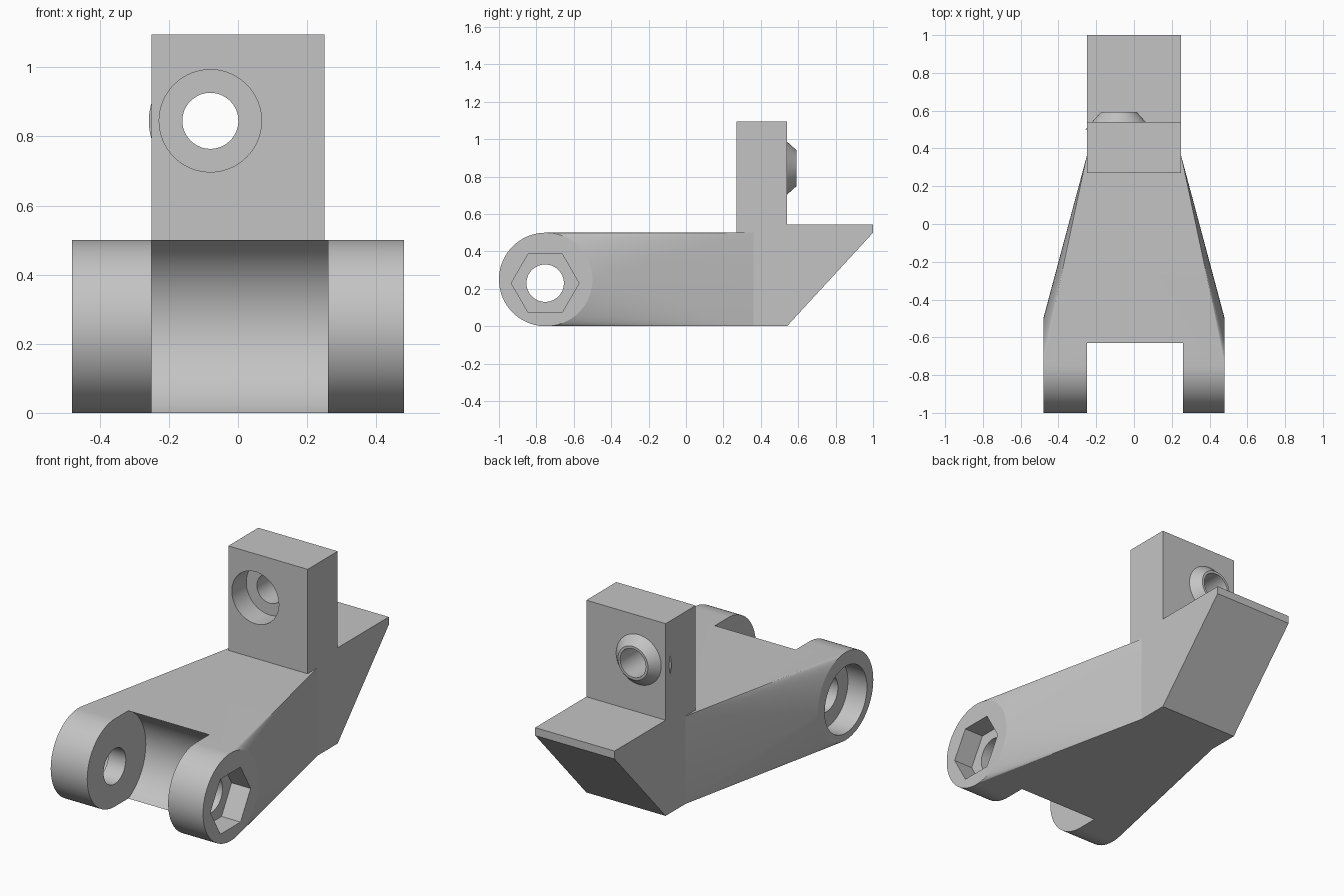
import bpy, bmesh, math
from mathutils import Matrix, Vector

if "Cube" in bpy.data.objects:
    bpy.data.objects.remove(bpy.data.objects["Cube"], do_unlink=True)

GREY = (0.55, 0.55, 0.55, 1)
grey = bpy.data.materials.new("plain grey")
grey.use_nodes = True
grey.diffuse_color = GREY
grey.node_tree.nodes["Principled BSDF"].inputs["Base Color"].default_value = GREY


def finish(name, bm):
    bmesh.ops.recalc_face_normals(bm, faces=bm.faces[:])
    mesh = bpy.data.meshes.new(name)
    bm.to_mesh(mesh)
    bm.free()
    mesh.materials.append(grey)
    obj = bpy.data.objects.new(name, mesh)
    bpy.context.collection.objects.link(obj)
    return obj


def cylinder(name, axis, start, end, centre, r1, r2=None, sides=96):
    """Cylinder or cone along x or y; centre is the other two coordinates."""
    bm = bmesh.new()
    mid = (start + end) / 2
    if axis == 'X':
        place = Matrix.Translation((mid, *centre)) @ Matrix.Rotation(math.pi / 2, 4, 'Y')
    else:
        place = Matrix.Translation((centre[0], mid, centre[1])) @ Matrix.Rotation(-math.pi / 2, 4, 'X')
    bmesh.ops.create_cone(bm, cap_ends=True, segments=sides, radius1=r1,
                          radius2=r1 if r2 is None else r2,
                          depth=end - start, matrix=place)
    return finish(name, bm)


def combine(target, other, operation):
    mod = target.modifiers.new(operation.title(), 'BOOLEAN')
    mod.operation, mod.solver, mod.object = operation, 'EXACT', other
    bpy.context.view_layer.objects.active = target
    bpy.ops.object.modifier_apply(modifier=mod.name)
    bpy.data.objects.remove(other, do_unlink=True)


# Tapered arm: hull of the wide pivot barrel and a narrow upright end
bm = bmesh.new()
SIDES = 96
for x in (-0.48, 0.48):
    for i in range(SIDES):
        a = 2 * math.pi * i / SIDES
        bm.verts.new((x, -0.75 + 0.25 * math.cos(a), 0.25 + 0.25 * math.sin(a)))
for x in (-0.25, 0.25):
    for z in (0, 0.5):
        bm.verts.new((x, 0.36, z))
hull = bmesh.ops.convex_hull(bm, input=bm.verts[:])
bmesh.ops.dissolve_limit(bm, angle_limit=0.002, verts=bm.verts[:], edges=bm.edges[:])
bracket = finish("hinge_bracket", bm)

# Upright post with the sloped ledge behind it
bm = bmesh.new()
profile = [(0.27, 0), (0.54, 0), (1, 0.5), (1, 0.545), (0.54, 0.545), (0.54, 1.095), (0.27, 1.095)]
face = bm.faces.new([bm.verts.new((-0.25, y, z)) for y, z in profile])
side = bmesh.ops.extrude_face_region(bm, geom=[face])
bmesh.ops.translate(bm, vec=Vector((0.5, 0, 0)),
                    verts=[v for v in side["geom"] if isinstance(v, bmesh.types.BMVert)])
combine(bracket, finish("post", bm), 'UNION')

# Conical boss on the back of the post
HOLE = (-0.08, 0.845)
combine(bracket, cylinder("boss", 'Y', 0.5, 0.592, HOLE, 0.178, 0.095), 'UNION')

# Post hole and its front counterbore
combine(bracket, cylinder("post_hole", 'Y', 0.2, 0.7, HOLE, 0.081), 'DIFFERENCE')
combine(bracket, cylinder("post_counterbore", 'Y', 0.2, 0.40, HOLE, 0.148), 'DIFFERENCE')

# Hollow round slot between the two hinge ears
combine(bracket, cylinder("hinge_slot", 'X', -0.25, 0.26, (-0.75, 0.25), 0.277), 'DIFFERENCE')

# Pivot hole, hexagonal nut pocket and round bolt head pocket
PIVOT = (-0.753, 0.23)
combine(bracket, cylinder("pivot_hole", 'X', -0.6, 0.6, PIVOT, 0.1), 'DIFFERENCE')
combine(bracket, cylinder("nut_pocket", 'X', 0.36, 0.6, PIVOT, 0.181, sides=6), 'DIFFERENCE')
combine(bracket, cylinder("bolt_pocket", 'X', -0.6, -0.36, PIVOT, 0.19), 'DIFFERENCE')

# Smooth curved walls, crisp edges
bpy.ops.object.select_all(action='DESELECT')
bracket.select_set(True)
bpy.context.view_layer.objects.active = bracket
bpy.ops.object.shade_smooth_by_angle(angle=math.radians(12))
